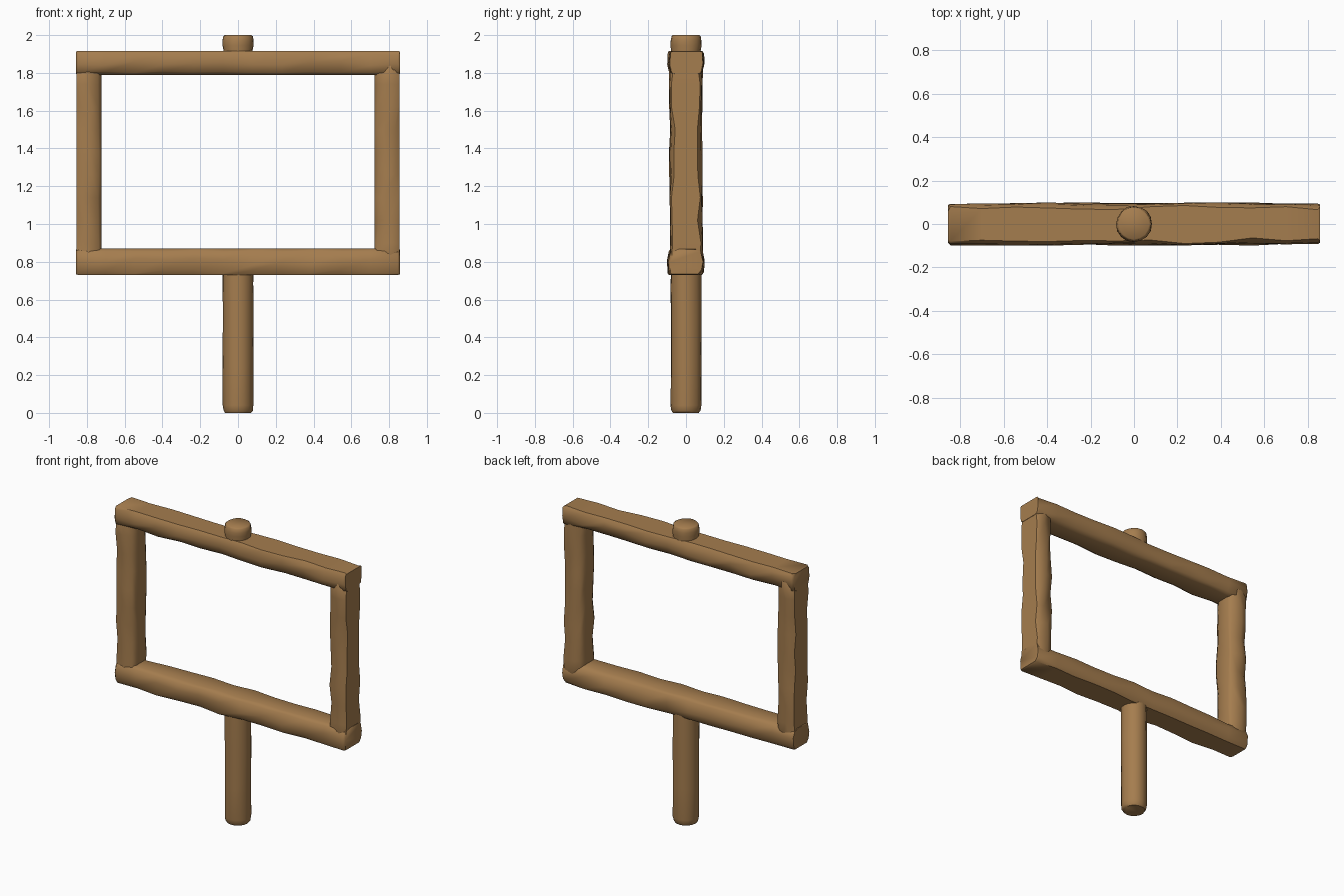
import bpy, bmesh, math, random
from mathutils import Vector, Matrix

if "Cube" in bpy.data.objects:
    bpy.data.objects.remove(bpy.data.objects["Cube"])

random.seed(4)
wood = bpy.data.materials.new("warm_brown_wood")
wood.diffuse_color = (0.376, 0.205, 0.077, 1)
wood.use_nodes = True
wood.node_tree.nodes["Principled BSDF"].inputs["Base Color"].default_value = wood.diffuse_color


def loft(name, rings, angle):
    """Skin a list of equal-length point rings and cap both ends."""
    bm = bmesh.new()
    loops = [[bm.verts.new(p) for p in r] for r in rings]
    n = len(loops[0])
    for a, b in zip(loops, loops[1:]):
        for i in range(n):
            bm.faces.new((a[i], a[(i + 1) % n], b[(i + 1) % n], b[i]))
    bm.faces.new(loops[0][::-1])
    bm.faces.new(loops[-1])
    bmesh.ops.recalc_face_normals(bm, faces=bm.faces)
    me = bpy.data.meshes.new(name)
    bm.to_mesh(me)
    bm.free()
    me.materials.append(wood)
    ob = bpy.data.objects.new(name, me)
    bpy.context.collection.objects.link(ob)
    bpy.ops.object.select_all(action='DESELECT')
    ob.select_set(True)
    bpy.context.view_layer.objects.active = ob
    bpy.ops.object.shade_smooth_by_angle(angle=math.radians(angle))
    return ob


def beam(name, start, end, outward, inner, outer, depth, tip, steps=11):
    """Hewn beam: flat inner and outer faces, uneven worn front and back edges."""
    start, end, out = Vector(start), Vector(end), Vector(outward)
    length = (end - start).length
    ts = [0, 0.012 / length] + [i / steps for i in range(1, steps)] + [1 - 0.012 / length, 1]
    rings = []
    for k, t in enumerate(ts):
        is_end = k in (0, len(ts) - 1)
        ring = []
        for s in (-1, 1):
            d = depth + random.uniform(-0.006, 0.003) - (tip if is_end else 0)
            ci, co = random.uniform(0.025, 0.05), random.uniform(0.008, 0.028)
            trim = tip * 0.5 if is_end else 0
            mid = (inner + outer) / 2
            side = [(inner + trim, d - ci), (inner + ci * 0.4, d - ci * 0.35),
                    (mid + random.uniform(-0.02, 0.02), d),
                    (outer - co, d - co * 0.3), (outer - trim, d - co)]
            if s > 0:
                side.reverse()
            ring += [start.lerp(end, t) + out * w + Vector((0, s * y, 0)) for w, y in side]
        rings.append(ring)
    return loft(name, rings, 50)


def post(name, profile, sides=16):
    """Round post from (height, radius) pairs, with slight irregularity."""
    rings = []
    for z, r in profile:
        rings.append([Vector((math.cos(a) * q, math.sin(a) * q, z))
                      for a, q in ((2 * math.pi * i / sides, r + random.uniform(-0.002, 0.002))
                                   for i in range(sides))])
    return loft(name, rings, 50)


# Horizontal rails
beam("top_rail", (-0.857, 0, 0), (0.857, 0, 0), (0, 0, 1), 1.79, 1.917, 0.097, 0.008)
beam("bottom_rail", (0.857, 0, 0), (-0.857, 0, 0), (0, 0, -1), -0.87, -0.73, 0.097, 0.008)

# Side stiles, tucked into the rails
for label, s in (("left", -1), ("right", 1)):
    beam(label + "_stile", (0, 0, 0.78), (0, 0, 1.86), (s, 0, 0), 0.722, 0.855, 0.088, 0.004, 9)

# Ground post and the stub showing above the frame
post("ground_post", [(0.0, 0.068), (0.012, 0.077), (0.04, 0.081), (0.25, 0.081),
                     (0.5, 0.082), (0.68, 0.082), (0.78, 0.082)])
post("post_top", [(1.87, 0.078), (1.915, 0.078), (1.945, 0.083), (1.97, 0.082),
                  (1.993, 0.078), (2.0, 0.07)])
